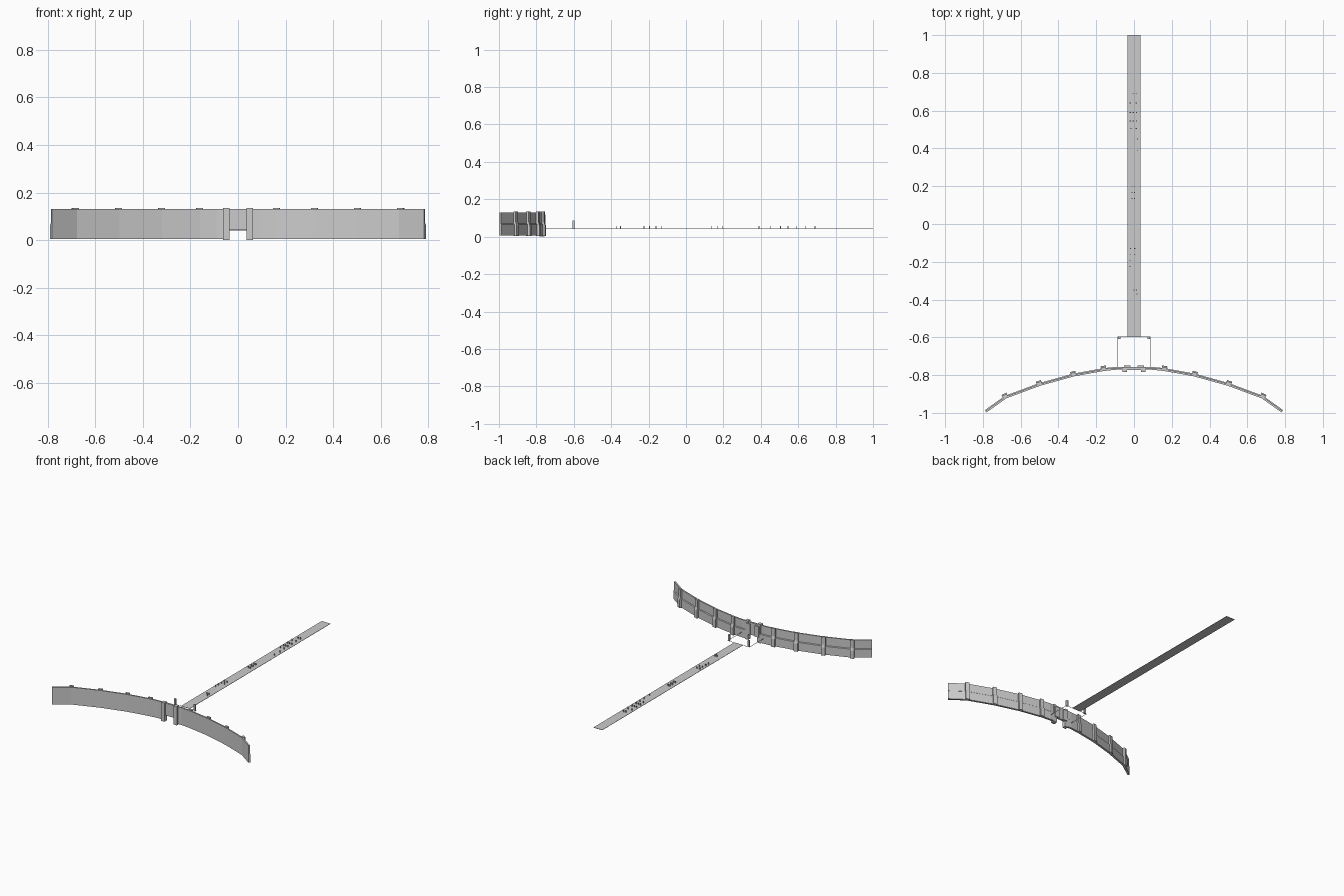
import bpy, bmesh, math
from mathutils import Vector

if "Cube" in bpy.data.objects:
    bpy.data.objects.remove(bpy.data.objects["Cube"])

ROAD_Z = 0.043
HALF = [(0.036, -0.765), (0.09, -0.764), (0.16, -0.771), (0.32, -0.800),
        (0.50, -0.850), (0.68, -0.917), (0.785, -0.992)]


def finish(name, bm):
    bmesh.ops.recalc_face_normals(bm, faces=bm.faces)
    mesh = bpy.data.meshes.new(name)
    bm.to_mesh(mesh)
    bm.free()
    ob = bpy.data.objects.new(name, mesh)
    bpy.context.collection.objects.link(ob)
    return ob


def add_box(bm, lo, hi):
    v = [bm.verts.new((x, y, z)) for x in (lo[0], hi[0])
         for y in (lo[1], hi[1]) for z in (lo[2], hi[2])]
    for f in ((0, 1, 3, 2), (4, 6, 7, 5), (0, 4, 5, 1),
              (2, 3, 7, 6), (0, 2, 6, 4), (1, 5, 7, 3)):
        bm.faces.new([v[i] for i in f])


def boxes(name, items):
    bm = bmesh.new()
    for lo, hi in items:
        add_box(bm, lo, hi)
    return finish(name, bm)


def sweep(name, path, profile):
    """Sweep an (offset, z) profile along a plan-view path."""
    bm = bmesh.new()
    pts = [Vector(p) for p in path]
    rings = []
    for i, p in enumerate(pts):
        d = (pts[min(i + 1, len(pts) - 1)] - pts[max(i - 1, 0)]).normalized()
        n = Vector((-d.y, d.x))
        rings.append([bm.verts.new((p.x + n.x * o, p.y + n.y * o, z)) for o, z in profile])
    m = len(profile)
    for a, b in zip(rings, rings[1:]):
        for j in range(m):
            bm.faces.new((a[j], a[(j + 1) % m], b[(j + 1) % m], b[j]))
    bm.faces.new(rings[0])
    bm.faces.new(rings[-1])
    return finish(name, bm)


def mirror_x(ob):
    mod = ob.modifiers.new("Mirror", 'MIRROR')
    mod.use_axis[0] = True
    mod.use_mirror_merge = False


# curved wall with a ledge halfway up its back
wall = sweep("curved_wall", HALF,
             [(-0.007, 0.006), (0.008, 0.006), (0.008, 0.066),
              (0.003, 0.070), (0.003, 0.130), (-0.007, 0.130)])
mirror_x(wall)

# stepped buttresses on the back of the wall
for i in range(2, 6):
    p, a, b = Vector(HALF[i]), Vector(HALF[i - 1]), Vector(HALF[i + 1])
    d = (b - a).normalized()
    rib = sweep(f"buttress_{i - 1}", [p - d * 0.014, p + d * 0.014],
                [(0.0, 0.004), (0.020, 0.004), (0.020, 0.060), (0.014, 0.080),
                 (0.014, 0.135), (0.0, 0.135)])
    mirror_x(rib)

# gate: pillars, lintel panel and rear guide posts
pillar = boxes("gate_pillar", [((0.036, -0.783, 0.0), (0.062, -0.757, 0.135))])
mirror_x(pillar)
boxes("gate_lintel", [((-0.036, -0.772, 0.042), (0.036, -0.758, 0.130))])
guide = boxes("gate_guide_post", [((0.018, -0.760, 0.042), (0.052, -0.750, 0.120))])
mirror_x(guide)

# long flat roadway
boxes("roadway", [((-0.035, -0.598, ROAD_Z - 0.002), (0.035, 1.0, ROAD_Z))])

# thin open frame joining the gate and the roadway
t = 0.002
z0, z1 = ROAD_Z - t, ROAD_Z
boxes("landing_frame", [
    ((-0.088, -0.764, z0), (-0.088 + t, -0.595, z1)),
    ((0.088 - t, -0.764, z0), (0.088, -0.595, z1)),
    ((-0.088, -0.597, z0), (0.088, -0.595, z1))])

# landing corner posts
post = boxes("landing_post", [((0.071, -0.608, ROAD_Z), (0.084, -0.596, 0.086))])
mirror_x(post)

# tiny markers standing on the roadway
rows = [(0.69, (-0.004, 0.012)), (0.64, (-0.02, 0.012)), (0.59, (-0.02, -0.004, 0.014)),
        (0.545, (-0.02, -0.004, 0.014)), (0.505, (-0.016, 0.012)), (0.45, (0.018,)),
        (0.39, (0.018,)), (0.197, (-0.01, 0.003)), (0.167, (-0.01, 0.003)),
        (0.135, (-0.01, 0.003)), (-0.13, (-0.018, 0.004)), (-0.16, (-0.018, 0.004)),
        (-0.195, (-0.02,)), (-0.225, (-0.022,)), (-0.35, (0.0, 0.014)), (-0.37, (0.016,))]
boxes("roadway_markers", [((x - 0.003, y - 0.002, ROAD_Z), (x + 0.003, y + 0.002, 0.056))
                          for y, xs in rows for x in xs])
